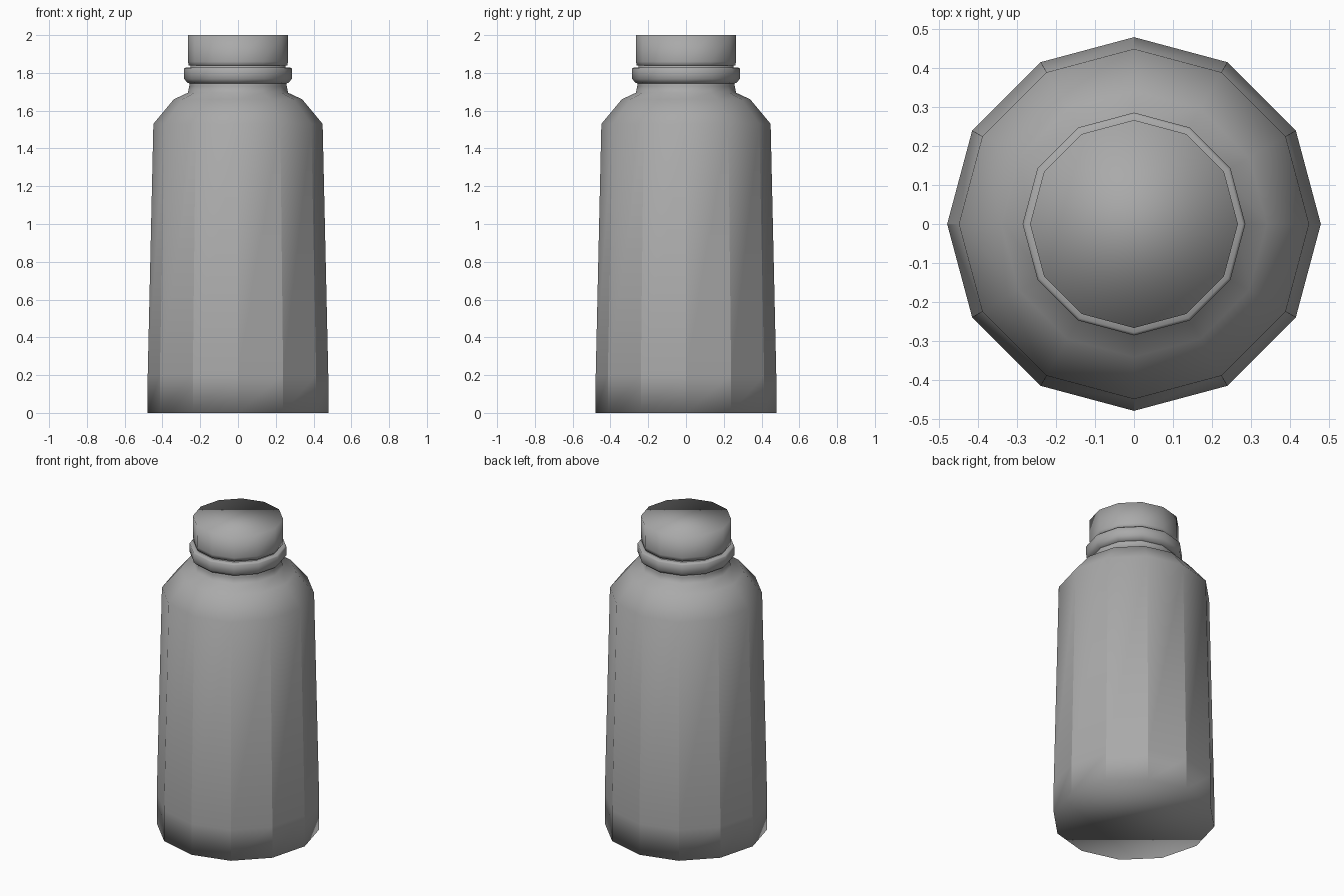
import bpy, bmesh, math

cube = bpy.data.objects.get("Cube")
if cube:
    bpy.data.objects.remove(cube, do_unlink=True)

SIDES = 12

grey = bpy.data.materials.new("mid_grey")
grey.use_nodes = True
colour = (0.4, 0.4, 0.4, 1)
grey.diffuse_color = colour
grey.node_tree.nodes["Principled BSDF"].inputs["Base Color"].default_value = colour


def lathe(name, profile, sharp_below=0.0):
    """Closed twelve-sided solid from (radius, height) rings, bottom to top."""
    bm = bmesh.new()
    rings = []
    for r, z in profile:
        rings.append([bm.verts.new((r * math.cos(math.tau * i / SIDES),
                                    r * math.sin(math.tau * i / SIDES), z))
                      for i in range(SIDES)])
    for low, high in zip(rings, rings[1:]):
        for i in range(SIDES):
            j = (i + 1) % SIDES
            bm.faces.new((low[i], low[j], high[j], high[i]))
    bm.faces.new(rings[0][::-1])
    bm.faces.new(rings[-1])
    for face in bm.faces:
        face.smooth = True
    # Upright edges of the wall stay crisp
    for edge in bm.edges:
        a, b = (v.co.z for v in edge.verts)
        if abs(a - b) > 0.01 and max(a, b) < sharp_below:
            edge.smooth = False
    mesh = bpy.data.meshes.new(name)
    bm.to_mesh(mesh)
    bm.free()
    mesh.materials.append(grey)
    obj = bpy.data.objects.new(name, mesh)
    bpy.context.collection.objects.link(obj)
    return obj


# Tapered body, rounded shoulder and neck
lathe("bottle_body", [(0.478, 0), (0.478, 0.2), (0.448, 1.53), (0.34, 1.66),
                      (0.265, 1.695), (0.258, 1.73), (0.25, 1.85)], 1.6)

# Collar ring around the neck
lathe("neck_ring", [(0.25, 1.742), (0.268, 1.748), (0.285, 1.768),
                    (0.285, 1.822), (0.278, 1.828), (0.25, 1.828)])

# Screw cap with a softly shaded flat top
lathe("cap", [(0.262, 1.838), (0.264, 1.86), (0.266, 2.0)])
